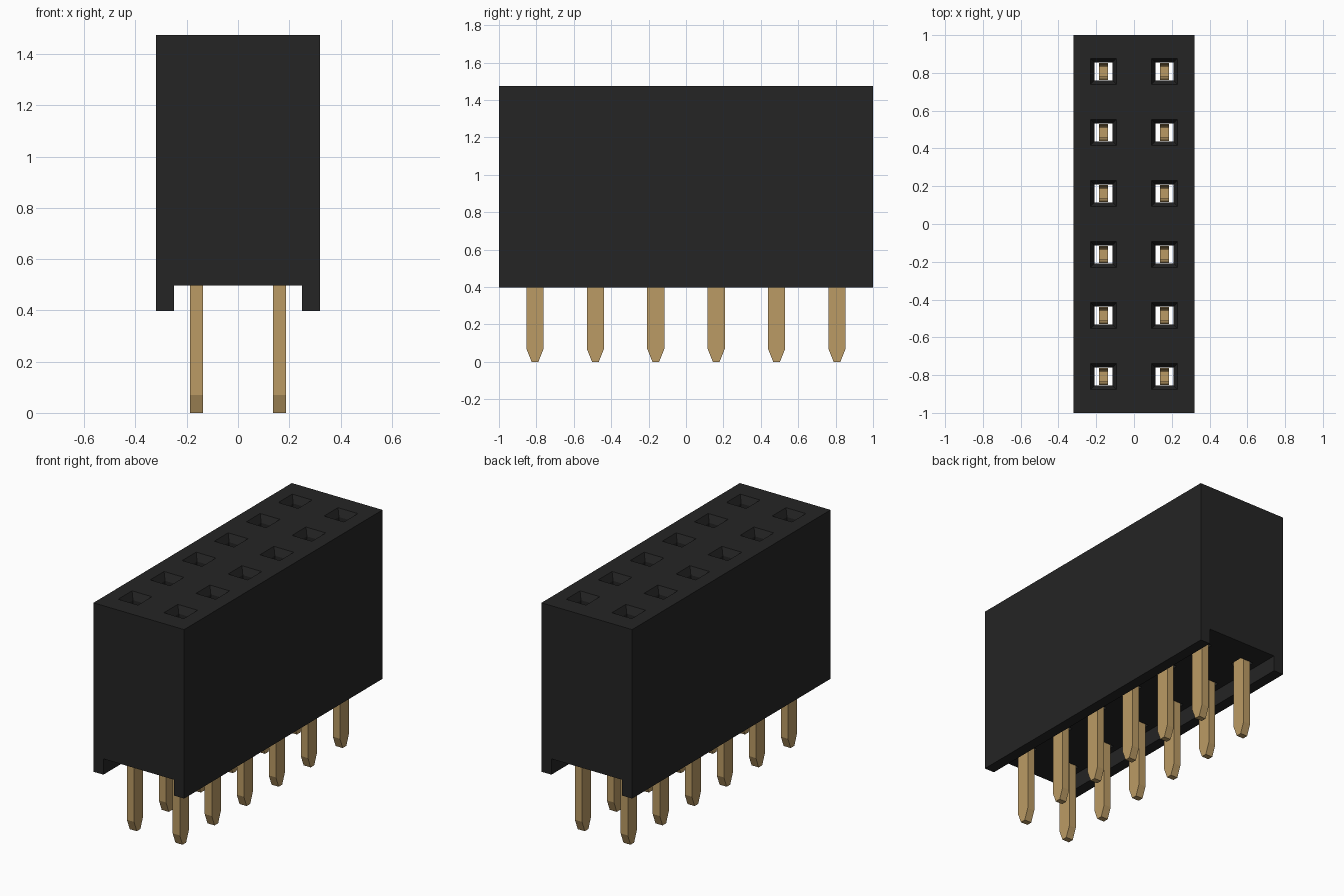
import bpy, bmesh

if "Cube" in bpy.data.objects:
    bpy.data.objects.remove(bpy.data.objects["Cube"])

PITCH = 0.323
SPOTS = [(sx * PITCH / 2, (i - 2.5) * PITCH) for sx in (-1, 1) for i in range(6)]


def material(name, rgb):
    m = bpy.data.materials.new(name)
    m.diffuse_color = (*rgb, 1)
    m.use_nodes = True
    m.node_tree.nodes["Principled BSDF"].inputs["Base Color"].default_value = m.diffuse_color
    return m


black = material("black plastic", (0.018, 0.018, 0.018))
gold = material("gold metal", (0.50, 0.33, 0.13))


def finish(bm, name, mat):
    bmesh.ops.recalc_face_normals(bm, faces=bm.faces)
    me = bpy.data.meshes.new(name)
    bm.to_mesh(me)
    bm.free()
    me.materials.append(mat)
    ob = bpy.data.objects.new(name, me)
    bpy.context.collection.objects.link(ob)
    return ob


def prism(bm, a, b):
    """Solid between two matching outlines of 3D points."""
    va, vb = [bm.verts.new(p) for p in a], [bm.verts.new(p) for p in b]
    bm.faces.new(va)
    bm.faces.new(vb[::-1])
    n = len(va)
    for i in range(n):
        bm.faces.new((va[i], va[(i + 1) % n], vb[(i + 1) % n], vb[i]))


# Housing: upside-down channel profile run along y
profile = [(-0.32, 0.397), (-0.25, 0.397), (-0.25, 0.498), (0.25, 0.498),
           (0.25, 0.397), (0.32, 0.397), (0.32, 1.475), (-0.32, 1.475)]
bm = bmesh.new()
prism(bm, [(x, -1, z) for x, z in profile], [(x, 1, z) for x, z in profile])
housing = finish(bm, "housing", black)

# Socket cutters: square shafts with funnel mouths
bm = bmesh.new()
for cx, cy in SPOTS:
    rings = []
    for r, z in [(0.047, 0.45), (0.047, 1.43), (0.075, 1.485)]:
        rings.append([bm.verts.new((cx + sx * r, cy + sy * r, z))
                      for sx, sy in [(-1, -1), (1, -1), (1, 1), (-1, 1)]])
    bm.faces.new(rings[0][::-1])
    bm.faces.new(rings[-1])
    for lo, hi in zip(rings, rings[1:]):
        for i in range(4):
            j = (i + 1) % 4
            bm.faces.new((lo[i], lo[j], hi[j], hi[i]))
cutter = finish(bm, "socket_cutter", black)
cutter.hide_render = True
cutter.hide_set(True)
cut = housing.modifiers.new("sockets", "BOOLEAN")
cut.operation = "DIFFERENCE"
cut.solver = "EXACT"
cut.object = cutter

# Contacts: flat pins with tapered tips and a forked upper end inside the socket
half = [(0.018, 0), (0.046, 0.07), (0.046, 1.25), (0.040, 1.25),
        (0.026, 1.18), (0.034, 0.85)]
outline = half + [(-y, z) for y, z in reversed(half)]
bm = bmesh.new()
for cx, cy in SPOTS:
    prism(bm, [(cx - 0.025, cy + y, z) for y, z in outline],
          [(cx + 0.025, cy + y, z) for y, z in outline])
finish(bm, "contact_pins", gold)
